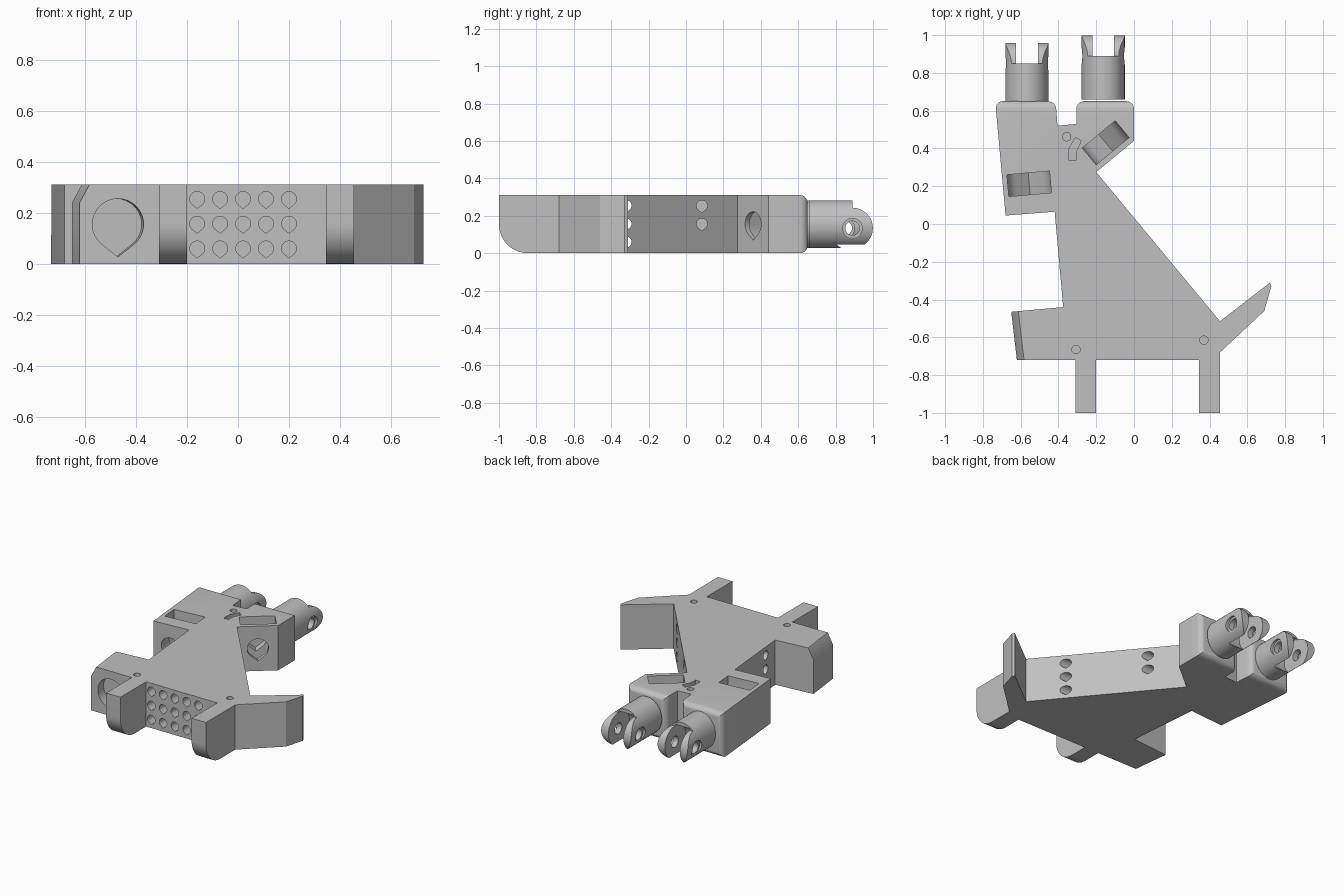
import bpy
import bmesh
from math import radians, cos, sin, pi
from mathutils import Matrix, Vector

HEIGHT = 0.31
MIDDLE = HEIGHT / 2
START = bpy.data.objects.get("Cube")
if START:
    bpy.data.objects.remove(START, do_unlink=True)

grey = bpy.data.materials.new("plain grey")
grey.use_nodes = True
grey.diffuse_color = (0.53, 0.53, 0.53, 1)
grey.node_tree.nodes["Principled BSDF"].inputs["Base Color"].default_value = grey.diffuse_color


def add_object(name, bm, matrix=Matrix()):
    bm.transform(matrix)
    bmesh.ops.recalc_face_normals(bm, faces=bm.faces[:])
    mesh = bpy.data.meshes.new(name)
    bm.to_mesh(mesh)
    bm.free()
    mesh.materials.append(grey)
    obj = bpy.data.objects.new(name, mesh)
    bpy.context.collection.objects.link(obj)
    return obj


def prism_mesh(outline, bottom, top):
    """Extrude a flat outline along z."""
    bm = bmesh.new()
    face = bm.faces.new([bm.verts.new((x, y, bottom)) for x, y in outline])
    grown = bmesh.ops.extrude_face_region(bm, geom=[face])["geom"]
    verts = [g for g in grown if isinstance(g, bmesh.types.BMVert)]
    bmesh.ops.translate(bm, verts=verts, vec=(0, 0, top - bottom))
    return bm


def arc(radius, start, end, steps):
    angles = [radians(start + (end - start) * i / steps) for i in range(steps + 1)]
    return [(radius * cos(a), radius * sin(a)) for a in angles]


def circle(radius, steps=32):
    return arc(radius, 0, 360, steps)[:-1]


def sideways(outline, length, centre, turn=0):
    """Prism lying along y, turned about z, with the outline upright."""
    place = (Matrix.Translation(centre) @ Matrix.Rotation(radians(turn), 4, "Z")
             @ Matrix.Rotation(pi / 2, 4, "X"))
    return add_object("cutter", prism_mesh(outline, -length / 2, length / 2), place)


def teardrop(radius, length, centre, turn=0):
    outline = arc(radius, -50, 230, 24) + [(0, -1.28 * radius)]
    return sideways(outline, length, centre, turn)


def block(size, centre, turn=0):
    bm = bmesh.new()
    bmesh.ops.create_cube(bm, size=1)
    place = Matrix.Translation(centre) @ Matrix.Rotation(radians(turn), 4, "Z")
    return add_object("cutter", bm, place @ Matrix.Diagonal((*size, 1)))


def corner_cut(a, b, c):
    """Box resting on the plane through three points, for trimming a top corner."""
    a, b, c = Vector(a), Vector(b), Vector(c)
    normal = (b - a).cross(c - a).normalized()
    if normal.z < 0:
        normal.negate()
    bm = bmesh.new()
    bmesh.ops.create_cube(bm, size=0.5)
    place = Matrix.Translation((a + b) / 2 + normal * 0.25)
    return add_object("cutter", bm, place @ normal.to_track_quat("Z", "Y").to_matrix().to_4x4())


def combine(target, tool, operation="DIFFERENCE"):
    mod = target.modifiers.new("combine", "BOOLEAN")
    mod.operation, mod.solver, mod.object = operation, "EXACT", tool
    bpy.context.view_layer.objects.active = target
    bpy.ops.object.modifier_apply(modifier=mod.name)
    bpy.data.objects.remove(tool, do_unlink=True)


def finish(obj):
    bpy.ops.object.select_all(action="DESELECT")
    obj.select_set(True)
    bpy.context.view_layer.objects.active = obj
    bpy.ops.object.shade_smooth_by_angle(angle=radians(30))


# Main body outline
outline = [
    (-0.735, 0.65), (-0.68, 0.045), (-0.42, 0.065), (-0.375, -0.44), (-0.65, -0.465),
    (-0.62, -0.72), (-0.31, -0.72), (-0.31, -1), (-0.2, -1), (-0.2, -0.72),
    (0.345, -0.72), (0.345, -1), (0.455, -1), (0.455, -0.68), (0.69, -0.46),
    (0.727, -0.33), (0.72, -0.31), (0.455, -0.515), (-0.2, 0.275), (0, 0.44),
    (0, 0.65), (-0.305, 0.65), (-0.305, 0.53), (-0.405, 0.52), (-0.415, 0.65),
]
bm = prism_mesh(outline, 0, HEIGHT)


def bevel(offset, steps, rule):
    edges = [e for e in bm.edges if all(rule(v.co) for v in e.verts)]
    bmesh.ops.bevel(bm, geom=edges, offset=offset, segments=steps, profile=0.5,
                    affect="EDGES", clamp_overlap=False)


# Rounded rear ends and rounded undersides of the front lugs
bevel(0.04, 6, lambda co: co.y > 0.64)
bevel(MIDDLE, 14, lambda co: co.y < -0.99 and co.z < 0.01)
body = add_object("body", bm)

cutters = [
    # Trimmed top corners
    corner_cut((0.635, -0.375, HEIGHT), (0.69, -0.46, HEIGHT), (0.727, -0.33, 0.21)),
    corner_cut((-0.612, -0.465, HEIGHT), (-0.582, -0.72, HEIGHT), (-0.65, -0.465, 0.24)),
    # Bolt holes through both front lugs
    teardrop(0.068, 1, (0.1, -0.86, MIDDLE), 90),
    # Bolt hole through the slanted arm
    teardrop(0.067, 0.4, (0.59, -0.49, MIDDLE), 42),
    # Stepped hole in the front corner block
    teardrop(0.1, 0.16, (-0.47, -0.72, MIDDLE), 5),
    teardrop(0.07, 0.6, (-0.485, -0.58, MIDDLE), 5),
    # Bolt holes of the two rear blocks
    teardrop(0.067, 0.5, (-0.56, 0.1, MIDDLE), 5),
    teardrop(0.067, 0.4, (-0.1, 0.36, MIDDLE), 39.6),
]
# Nut pockets, open at the top with a V floor
for x, y, turn in ((-0.555, 0.213, 5), (-0.15, 0.43, 39.6)):
    pocket = arc(0.113, -50, 0, 6) + [(0.113, 0.3), (-0.113, 0.3)]
    pocket += arc(0.113, 180, 230, 6) + [(0, -0.145)]
    cutters.append(sideways(pocket, 0.115, (x, y, MIDDLE), turn))
# Rows of small holes on the front and slanted sides
for z in (0.06, 0.157, 0.254):
    for column in range(5):
        cutters.append(teardrop(0.029, 0.24, (-0.16 + 0.09 * column, -0.72, z)))
    cutters.append(teardrop(0.029, 0.3, (-0.04, 0.085, z), 90))
    cutters.append(teardrop(0.029, 0.8, (-0.045, -0.32, z), 90))
# Small round sockets in the top
for x, y in ((-0.307, -0.665), (0.37, -0.615), (-0.357, 0.462)):
    cutters.append(add_object("cutter", prism_mesh(circle(0.022), 0.21, 0.4),
                              Matrix.Translation((x, y, 0))))
# Bent groove in the top
groove = [(-0.31, 0.458), (-0.343, 0.4), (-0.345, 0.335),
          (-0.307, 0.335), (-0.305, 0.385), (-0.28, 0.44)]
cutters.append(add_object("cutter", prism_mesh(groove, 0.2, 0.4)))
for cutter in cutters:
    combine(body, cutter)
finish(body)

# Forked hinge barrels at the rear
AXIS = 0.134
for name, x, pivot in (("right_hinge", -0.567, 0.85), ("left_hinge", -0.163, 0.89)):
    barrel = sideways([(px * 0.9, pz) for px, pz in circle(0.127, 48)], 0.46,
                      (x, pivot, MIDDLE))
    barrel.name = name
    # Side profile: full height barrel, then a round tip
    profile = [(-0.4, -0.3), (0, -0.3), *arc(0.109, -90, 90, 24), (0, 0.3), (-0.4, 0.3)]
    combine(barrel, sideways(profile, 0.5, (x, pivot, AXIS), 90), "INTERSECT")
    # Slot between the prongs, with a round clearance behind the pivot
    slot = [(0.3, 0.3), (0.002, 0.3), *arc(0.122, 90, 270, 24), (0.3, -0.3)]
    combine(barrel, sideways(slot, 0.115, (x, pivot, AXIS), 90))
    # Pivot hole with a wider mouth on each outer side
    combine(barrel, sideways(circle(0.038), 0.5, (x, pivot, AXIS), 90))
    for side in (-1, 1):
        combine(barrel, sideways(circle(0.052), 0.05, (x + side * 0.12, pivot, AXIS), 90))
    finish(barrel)
